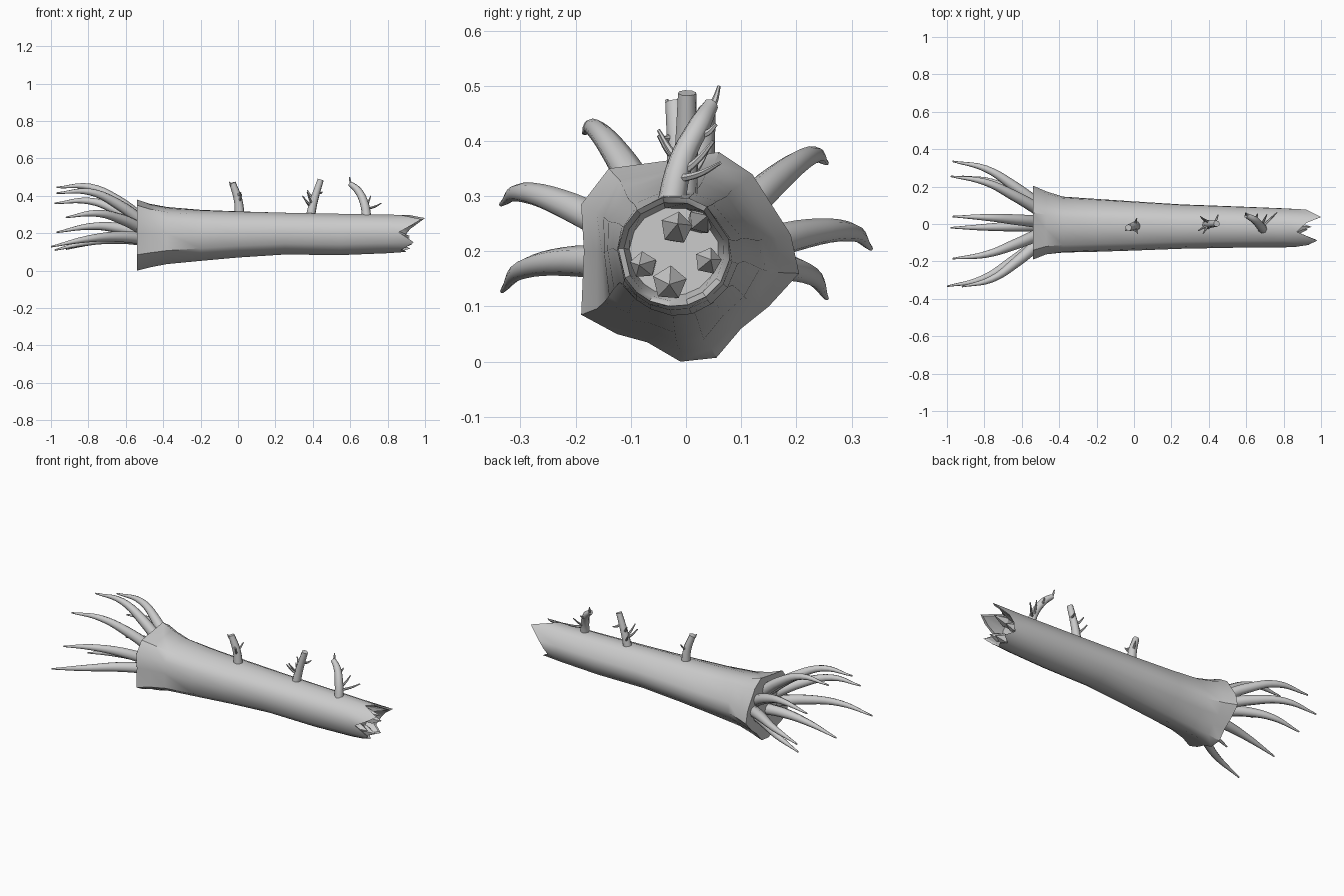
import bpy, bmesh, math, random
from mathutils import Vector

cube = bpy.data.objects.get("Cube")
if cube:
    bpy.data.objects.remove(cube, do_unlink=True)
random.seed(4)

bark = bpy.data.materials.new("grey_bark")
bark.use_nodes = True
GREY = (0.6, 0.6, 0.6, 1)
bark.diffuse_color = GREY
bark.node_tree.nodes["Principled BSDF"].inputs["Base Color"].default_value = GREY


def select_only(ob):
    bpy.ops.object.select_all(action="DESELECT")
    ob.select_set(True)
    bpy.context.view_layer.objects.active = ob


def finish(ob, angle):
    if not ob.data.materials:
        ob.data.materials.append(bark)
    select_only(ob)
    bpy.ops.object.shade_smooth_by_angle(angle=math.radians(angle))


def mesh_object(name, bm, angle):
    bmesh.ops.recalc_face_normals(bm, faces=bm.faces[:])
    me = bpy.data.meshes.new(name)
    bm.to_mesh(me)
    bm.free()
    ob = bpy.data.objects.new(name, me)
    bpy.context.collection.objects.link(ob)
    finish(ob, angle)


def tube(name, points, radii, sides=2):
    """Tapered round limb through a few points."""
    cu = bpy.data.curves.new(name, "CURVE")
    cu.dimensions = "3D"
    cu.bevel_depth = 1
    cu.bevel_resolution = sides
    cu.resolution_u = 5
    cu.use_fill_caps = True
    sp = cu.splines.new("BEZIER")
    sp.bezier_points.add(len(points) - 1)
    for bp, p, r in zip(sp.bezier_points, points, radii):
        bp.co = p
        bp.radius = r
        bp.handle_left_type = bp.handle_right_type = "AUTO"
    ob = bpy.data.objects.new(name, cu)
    bpy.context.collection.objects.link(ob)
    select_only(ob)
    bpy.ops.object.convert(target="MESH")
    finish(bpy.context.object, 50)


# Trunk: flared root outline (y, z) blends into a round section along x
flare = [(.205, .16), (.19, .23), (.12, .34), (.06, .38), (-.03, .365),
         (-.14, .35), (-.19, .285), (-.185, .2), (-.19, .085), (-.125, .05),
         (-.07, .035), (-.01, 0), (.055, .007), (.1, .06), (.15, .1)]
rim = [.89, .92, 1, .92, .87, .98, .93, .86, .94, .9, .87, .9, .87, .92, .87]
# x, y min, y max, z min, z max, roundness
stations = [(-.54, -.19, .205, 0, .38, 0), (-.47, -.165, .175, .018, .358, .15),
            (-.38, -.155, .147, .035, .342, .35), (-.2, -.15, .135, .052, .328, .6),
            (0, -.143, .122, .07, .32, .75), (.25, -.133, .106, .086, .313, .85),
            (.55, -.127, .095, .083, .307, .9), (.8, -.125, .085, .093, .302, 1)]
tip = (-.123, .08, .1, .3, 1)


def section(y0, y1, z0, z1, blend, scale=1.0):
    out = []
    for y, z in flare:
        u = Vector(((y - .0075) / .1975, (z - .19) / .19))
        p = u.lerp(u.normalized(), blend) * scale
        out.append(((y0 + y1) / 2 + p.x * (y1 - y0) / 2,
                    (z0 + z1) / 2 + p.y * (z1 - z0) / 2))
    return out


bm = bmesh.new()
rings = [[bm.verts.new((x, y, z)) for y, z in section(*box)] for x, *box in stations]
rings.append([bm.verts.new((x, y, z)) for x, (y, z) in zip(rim, section(*tip))])
# Hollow broken end
rings.append([bm.verts.new((x - .012, y, z)) for x, (y, z) in zip(rim, section(*tip, .9))])
rings.append([bm.verts.new((.82, y, z)) for y, z in section(*tip, .8)])
for a, b in zip(rings, rings[1:]):
    for i in range(len(a)):
        j = (i + 1) % len(a)
        bm.faces.new((a[i], a[j], b[j], b[i]))
bm.faces.new(rings[0])
bm.faces.new(rings[-1])
mesh_object("trunk", bm, 40)

# Splinters standing inside the hollow: base y, z, tip x, y, z, radius
splinters = [(-.03, .145, .93, -.03, .14, .032), (.035, .18, .92, .045, .185, .025),
             (-.07, .175, .92, -.085, .175, .025), (-.02, .235, .95, -.015, .25, .03),
             (.02, .25, .97, .04, .265, .026)]
bm = bmesh.new()
for y, z, tx, ty, tz, r in splinters:
    turn = random.uniform(0, 1)
    base, mid = [], []
    for k in range(5):
        a = turn + k * math.tau / 5
        dy, dz = r * math.cos(a), r * math.sin(a)
        base.append(bm.verts.new((.815, y + dy * .7, z + dz * .7)))
        mid.append(bm.verts.new((.87, (y + ty) / 2 + dy, (z + tz) / 2 + dz)))
    point = bm.verts.new((tx, ty, tz))
    for k in range(5):
        j = (k + 1) % 5
        bm.faces.new((base[k], base[j], mid[j], mid[k]))
        bm.faces.new((mid[k], mid[j], point))
    bm.faces.new(base)
mesh_object("splinters", bm, 10)

# Roots fan out from the flat end and droop at the tips
root_tips = [(-.97, .04, .445), (-.97, -.185, .415), (-.92, -.335, .285),
             (-1, -.333, .128), (-.98, .255, .36), (-.97, .335, .205),
             (-.92, .255, .115), (-.98, -.02, .11)]
for n, (x, y, z) in enumerate(root_tips):
    path, radii = [], []
    for t, out, r in ((0, .28, .034), (.3, .6, .028), (.62, .88, .018), (1, 1, .004)):
        lift = .14 * t * (1 - t)
        path.append((-.5 + t * (x + .5), y * out, .19 + (z - .19) * out + lift))
        radii.append(r)
    tube(f"root_{n + 1}", path, radii)

# Branch stubs
tube("branch_1", [(.01, -.01, .29), (0, -.012, .38), (-.03, -.02, .47)], (.027, .023, .018))
tube("branch_2", [(.385, -.005, .28), (.405, 0, .37), (.442, .002, .487)], (.026, .022, .017))
tube("branch_3", [(.69, -.03, .27), (.675, -.01, .36), (.64, .025, .43), (.6, .045, .465)],
     (.026, .023, .02, .014))

# Twigs: start and end
twigs = [((-.02, -.015, .42), (.02, -.045, .405)), ((0, -.01, .36), (.02, -.05, .41)),
         ((-.03, -.02, .45), (-.045, -.035, .475)), ((0, -.01, .38), (.015, .03, .42)),
         ((.4, 0, .34), (.345, -.035, .4)), ((.4, 0, .35), (.37, -.05, .42)),
         ((.4, 0, .33), (.355, .04, .385)), ((.41, 0, .38), (.37, .03, .43)),
         ((.43, 0, .42), (.45, .05, .42)), ((.68, -.02, .33), (.765, .062, .36)),
         ((.68, -.01, .34), (.71, .05, .4)), ((.65, .02, .41), (.66, .055, .43)),
         ((.605, .043, .455), (.597, .06, .5))]
for n, (a, b) in enumerate(twigs):
    a, b = Vector(a), Vector(b)
    mid = a.lerp(b, .55) - Vector((0, 0, .006))
    tube(f"twig_{n + 1}", [a, mid, b], (.008, .006, .003), 1)
